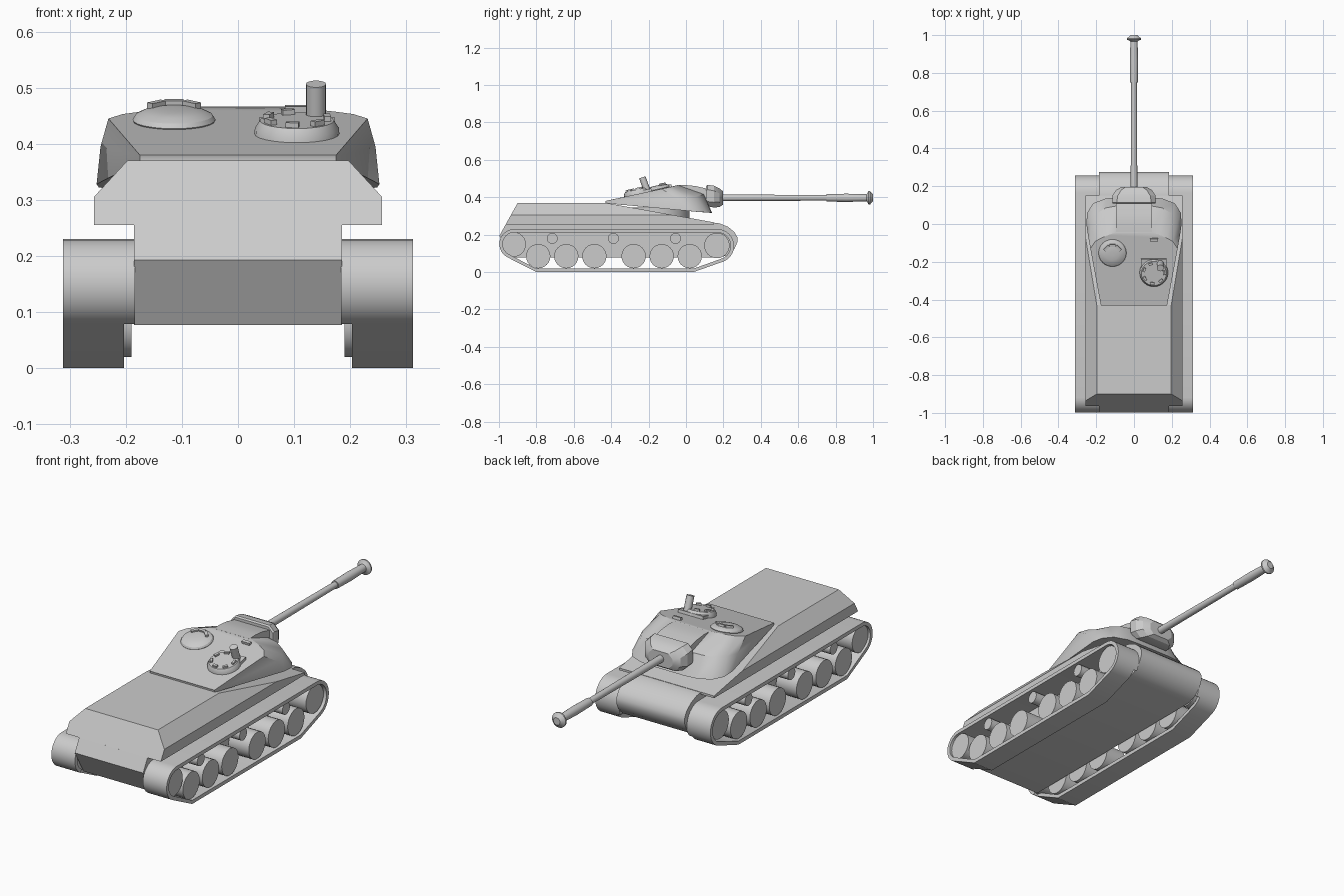
import bpy, bmesh
from math import sin, cos, radians, pi
from mathutils import Matrix, Vector

if "Cube" in bpy.data.objects:
    bpy.data.objects.remove(bpy.data.objects["Cube"])


def loft(name, rings, wrap=False, smooth=None, matrix=None, cuts=()):
    """Skin a row of equal rings; caps the ends unless the row wraps round."""
    bm = bmesh.new()
    rows = [[bm.verts.new(p) for p in ring] for ring in rings]
    n = len(rows[0])
    pairs = list(zip(rows, rows[1:])) + ([(rows[-1], rows[0])] if wrap else [])
    for a, b in pairs:
        for i in range(n):
            j = (i + 1) % n
            bm.faces.new((a[i], a[j], b[j], b[i]))
    if not wrap:
        bm.faces.new(rows[0])
        bm.faces.new(rows[-1])
    for co, no in cuts:
        bmesh.ops.bisect_plane(bm, geom=bm.verts[:] + bm.edges[:] + bm.faces[:],
                               plane_co=co, plane_no=no, clear_outer=True)
        bmesh.ops.holes_fill(bm, edges=[e for e in bm.edges if e.is_boundary])
    bmesh.ops.recalc_face_normals(bm, faces=bm.faces[:])
    me = bpy.data.meshes.new(name)
    bm.to_mesh(me)
    bm.free()
    ob = bpy.data.objects.new(name, me)
    bpy.context.collection.objects.link(ob)
    if matrix:
        ob.matrix_world = matrix
    if smooth:
        bpy.ops.object.select_all(action='DESELECT')
        ob.select_set(True)
        bpy.context.view_layer.objects.active = ob
        bpy.ops.object.shade_smooth_by_angle(angle=radians(smooth))
    return ob


def lathe(name, profile, matrix, seg=24):
    """Turn (height, radius) pairs about local z."""
    rings = [[(r * cos(2 * pi * k / seg), r * sin(2 * pi * k / seg), h) for k in range(seg)]
             for h, r in profile]
    return loft(name, rings, smooth=30, matrix=matrix)


def box(name, sx, sy, sz, matrix):
    ring = [(-sx / 2, -sy / 2), (sx / 2, -sy / 2), (sx / 2, sy / 2), (-sx / 2, sy / 2)]
    return loft(name, [[(x, y, z) for x, y in ring] for z in (-sz / 2, sz / 2)], matrix=matrix)


def arc(cy, cz, r, a0, a1, n):
    return [(cy + r * cos(radians(a0 + (a1 - a0) * i / n)),
             cz + r * sin(radians(a0 + (a1 - a0) * i / n))) for i in range(n + 1)]


at = Matrix.Translation

# Lower hull: side profile across the width
lower = [(-0.964, 0.255), (-0.998, 0.193), (-0.93, 0.077), (0.18, 0.077), (0.225, 0.092),
         (0.26, 0.125), (0.275, 0.16), (0.275, 0.185), (0.26, 0.213), (0.225, 0.242), (0.18, 0.26), (0.15, 0.264)]
loft("lower_hull", [[(x, y, z) for y, z in lower] for x in (-0.185, 0.185)], smooth=35)

# Upper hull: cross-section cut by the rear plate and the glacis
sect = [(-0.257, 0.255), (0.257, 0.255), (0.257, 0.305), (0.197, 0.37), (-0.197, 0.37), (-0.257, 0.305)]
loft("upper_hull", [[(x, y, z) for x, z in sect] for y in (-1.1, 0.15)],
     cuts=[((0, -0.9, 0.37), (0, -0.18, 0.1)), ((0, -0.43, 0.37), (0, 0.18, 1))])


# Running gear on both sides
def track_path(d):
    """Track outline, pulled in by d: sprocket, bottom run, idler."""
    return (arc(0.167, 0.14, 0.09 - d, 90, -70, 14), [(0.04, d), (-0.80, d)],
            arc(-0.918, 0.15, 0.08 - d, 243, 90, 14))


outer, inner = track_path(0), track_path(0.018)
wheels = [("road_wheel", y, 0.085, 0.065) for y in (-0.79, -0.64, -0.49, -0.28, -0.13, 0.02)]
wheels += [("return_roller", y, 0.18, 0.029) for y in (-0.715, -0.388, -0.056)]
wheels += [("idler", -0.922, 0.148, 0.066), ("sprocket", 0.165, 0.142, 0.068)]
for s, side in ((1, "right"), (-1, "left")):
    def corner_rings(po, pi_, x0, x1):
        return [[(s * x0, *a), (s * x1, *a), (s * x1, *b), (s * x0, *b)] for a, b in zip(po, pi_)]
    loft("track_" + side, corner_rings(sum(outer, []), sum(inner, []), 0.203, 0.312), wrap=True, smooth=20)
    # inner edge of the track, absent on the bottom run
    loft("track_inner_edge_" + side,
         corner_rings(outer[2] + outer[0][:12], inner[2] + inner[0][:12], 0.184, 0.203), smooth=20)
    for name, y, z, r in wheels:
        m = at((s * 0.19, y, z)) @ Matrix.Rotation(s * pi / 2, 4, 'Y')
        lathe(name + "_" + side, [(0, r), (0.11, r)], m)

# Turret shell: bottom, waist and roof outlines of the right half, mirrored into rings
bottom = [(0.175, -0.43, 0.368), (0.252, 0.0, 0.328), (0.248, 0.06, 0.322), (0.215, 0.11, 0.319),
          (0.15, 0.135, 0.317), (0.09, 0.14, 0.316)]
waist = [(0.175, -0.43, 0.375), (0.245, -0.05, 0.395), (0.23, 0.01, 0.4), (0.2, 0.055, 0.405),
         (0.15, 0.085, 0.412), (0.095, 0.095, 0.416)]
roof = [(0.175, -0.432, 0.38), (0.231, -0.13, 0.445), (0.205, -0.092, 0.453), (0.175, -0.075, 0.457),
        (0.14, -0.06, 0.461), (0.097, -0.045, 0.465)]
loft("turret", [h + [(-x, y, z) for x, y, z in reversed(h)] for h in (bottom, waist, roof)], smooth=32)
lathe("turret_ring", [(0.25, 0.17), (0.345, 0.17)], at((0, -0.15, 0)), 32)

# Curved roof strip leading to the gun mount
strip = [(-0.05, 0.464), (0.0, 0.465), (0.05, 0.46), (0.12, 0.444), (0.12, 0.335), (-0.05, 0.34)]
loft("gun_mount", [[(x, y, z) for y, z in strip] for x in (-0.096, 0.096)], smooth=30)


# Mantlet: chamfered rectangles along the gun axis
def chamfered(y, hw, z0, z1, c):
    pts = [(hw, z0 + c), (hw, z1 - c), (hw - c, z1), (c - hw, z1),
           (-hw, z1 - c), (-hw, z0 + c), (c - hw, z0), (hw - c, z0)]
    return [(x, y, z) for x, z in pts]


loft("mantlet", [chamfered(0.108, 0.113, 0.36, 0.46, 0.025), chamfered(0.115, 0.116, 0.352, 0.466, 0.025),
                 chamfered(0.15, 0.114, 0.345, 0.462, 0.028), chamfered(0.18, 0.095, 0.348, 0.447, 0.028),
                 chamfered(0.197, 0.065, 0.36, 0.432, 0.022)], smooth=25)

# Gun barrel with sleeve and mushroom muzzle
lathe("gun_barrel", [(0.15, 0.018), (0.75, 0.015), (0.75, 0.02), (0.86, 0.022), (0.965, 0.019),
                     (0.97, 0.024), (0.976, 0.037), (0.983, 0.037), (0.992, 0.026), (1.0, 0.018)],
      at((0, 0, 0.397)) @ Matrix.Rotation(-pi / 2, 4, 'X'))

# Hatches, tilted with the turret roof
tilt = Matrix.Rotation(radians(12.6), 4, 'X')
dome = at((-0.114, -0.153, 0.441)) @ tilt
lathe("hatch_dome", [(-0.016, 0.055), (-0.006, 0.07), (0.002, 0.074), (0.01, 0.069), (0.017, 0.055),
                     (0.021, 0.035), (0.022, 0.012)], dome)
for a in (-45, 0, 45):
    box("dome_periscope", 0.034, 0.014, 0.014,
        dome @ Matrix.Rotation(radians(-a), 4, 'Z') @ at((0, 0.044, 0.021)))

cupola = at((0.105, -0.257, 0.42)) @ tilt
lathe("cupola", [(-0.01, 0.076), (0.008, 0.075), (0.022, 0.066)], cupola)
box("cupola_corner_base", 0.135, 0.07, 0.022, cupola @ at((0, 0.04, 0.0)))
for k in range(7):
    box("cupola_periscope", 0.023, 0.012, 0.012,
        cupola @ Matrix.Rotation(2 * pi * k / 7 + 0.3, 4, 'Z') @ at((0, 0.054, 0.025)))
lathe("cupola_scope", [(0, 0.018), (0.075, 0.018)],
      at((0.139, -0.208, 0.436)) @ Matrix.Rotation(radians(20), 4, 'X'), 16)
box("roof_periscope", 0.042, 0.015, 0.014, at((0.105, -0.084, 0.461)) @ tilt)
